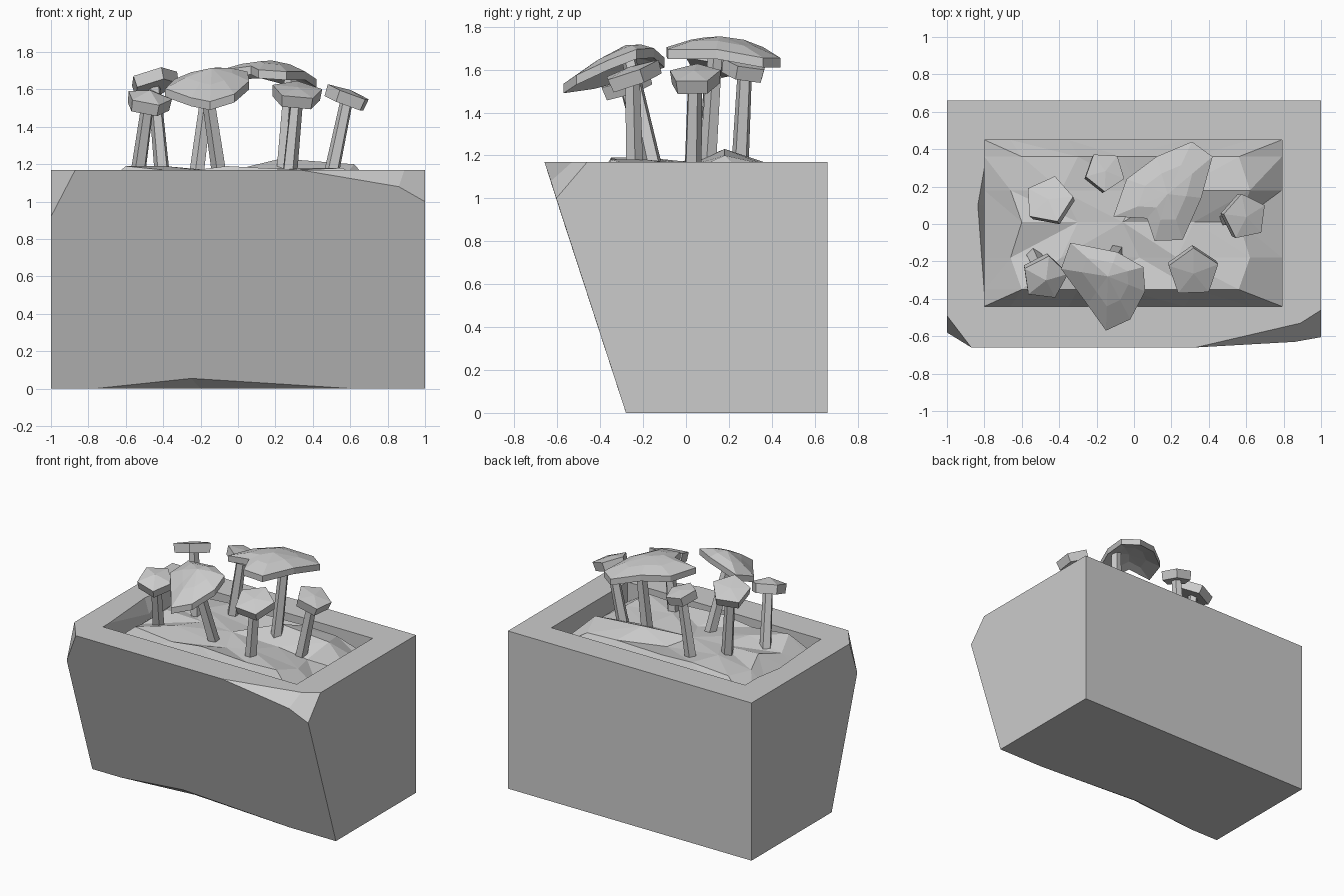
import bpy, bmesh, math
from mathutils import Vector

if "Cube" in bpy.data.objects:
    bpy.data.objects.remove(bpy.data.objects["Cube"])


def make(name, verts, faces):
    bm = bmesh.new()
    vs = [bm.verts.new(v) for v in verts]
    for f in faces:
        bm.faces.new([vs[i] for i in f])
    bmesh.ops.recalc_face_normals(bm, faces=bm.faces[:])
    me = bpy.data.meshes.new(name)
    bm.to_mesh(me)
    bm.free()
    ob = bpy.data.objects.new(name, me)
    bpy.context.collection.objects.link(ob)
    return ob


def from_polys(name, polys):
    """Build a mesh from polygons of coordinates, merging shared corners."""
    index, verts, faces = {}, [], []
    for poly in polys:
        face = []
        for p in poly:
            if p not in index:
                index[p] = len(verts)
                verts.append(p)
            face.append(index[p])
        faces.append(face)
    return make(name, verts, faces)


# Stone planter: leaning front, chipped corners, open top
H, D = 1.17, 1.0
bl, br = (-1, -.28, 0), (1, -.28, 0)
bbl, bbr = (-1, .66, 0), (1, .66, 0)
tbl, tbr = (-1, .66, H), (1, .66, H)
c1, c2, c3, c4 = (-.77, -.28, 0), (-.25, -.298, .055), (.62, -.28, 0), (-.2, -.22, 0)
l1, l2, l3 = (-.87, -.66, H), (-1, -.58, .92), (-1, -.49, H)
r1, r2, r3 = (.33, -.66, H), (.86, -.63, 1.08), (1, -.605, 1.0)
r4, r5 = (.89, -.53, H), (1, -.46, H)
h = [(-.8, -.44, H), (.79, -.44, H), (.79, .45, H), (-.8, .45, H)]
w = [(x, y, D) for x, y, z in h]
n1, n2, n3, n4 = (-.8, .3, H), (-.835, .1, H), (-.8, -.37, H), (-.8, .1, 1.06)
from_polys("stone_planter", [
    (bl, c1, c2, c3, br, r3, r2, r1, l1, l2),
    (bl, l2, l3, tbl, bbl),
    (br, bbr, tbr, r5, r3),
    (bbl, tbl, tbr, bbr),
    (bl, bbl, bbr, br, c3, c4, c1),
    (c1, c4, c2), (c2, c4, c3),
    (l1, l3, l2), (r1, r2, r4), (r2, r3, r5, r4),
    (l1, r1, r4, h[1], h[0]),
    (r4, r5, tbr, h[2], h[1]),
    (tbr, tbl, h[3], h[2]),
    (tbl, l3, l1, h[0], n3, n2, n1, h[3]),
    (n1, n2, n4), (n2, n3, n4),
    (h[0], h[1], w[1], w[0]), (h[1], h[2], w[2], w[1]), (h[2], h[3], w[3], w[2]),
    (h[3], n1, n4, n3, h[0], w[0], w[3]),
])

# Lumpy soil: a coarse grid of heights, low along the walls
xs = [-.8, -.66, -.35, -.02, .27, .62, .79]
ys = [-.44, -.35, -.18, .01, .18, .36, .45]
heights = [
    [1.19, 1.13, 1.18, 1.14, 1.15],
    [1.16, 1.19, 1.17, 1.18, 1.17],
    [1.19, 1.14, 1.16, 1.13, 1.16],
    [1.12, 1.17, 1.19, 1.18, 1.14],
    [1.17, 1.18, 1.15, 1.23, 1.17],
    [1.18, 1.14, 1.12, 1.20, 1.16],
    ]
rows = [heights[0], heights[1], heights[2], heights[4], heights[5]]
verts, faces = [], []
for i, x in enumerate(xs):
    for j, y in enumerate(ys):
        inner = 0 < i < 6 and 0 < j < 6
        dx = (.05 if (i + j) % 2 else -.04) if inner and 1 < i < 5 else 0
        if i in (1, 5) and j in (1, 3, 5):
            dx = .06 if i == 1 else -.06
        if j in (0, 6):
            dx = 0
        verts.append((x + dx, y, rows[i - 1][j - 1] if inner else 1.02))
for i in range(6):
    for j in range(6):
        a, b, c, d = i * 7 + j, (i + 1) * 7 + j, (i + 1) * 7 + j + 1, i * 7 + j + 1
        faces += [(a, b, c), (a, c, d)] if (i < 3) == (j < 3) else [(a, b, d), (b, c, d)]
make("soil", verts, faces)


# Tapered five-sided stem between two points
def stem(name, p0, p1, r0=.043, r1=.035):
    p0, p1 = Vector(p0), Vector(p1)
    q = (p1 - p0).to_track_quat('Z', 'Y')
    vs = [p + q @ Vector((r * math.cos(k * math.tau / 5), r * math.sin(k * math.tau / 5), 0))
          for p, r in ((p0, r0), (p1, r1)) for k in range(5)]
    fs = [(k, (k + 1) % 5, 5 + (k + 1) % 5, 5 + k) for k in range(5)]
    make(name, vs, fs + [(4, 3, 2, 1, 0), (5, 6, 7, 8, 9)])


# Small pentagonal cap, tilted, with a slightly raised centre
def small_cap(name, centre, normal, radius, spin, peak):
    q = Vector(normal).to_track_quat('Z', 'Y')
    fix = Vector(centre)
    # horizontal spin reference kept close to the world x axis
    n = Vector(normal).normalized()
    u = (Vector((1, 0, 0)) - n * n.x).normalized()
    v = n.cross(u)
    vs = []
    for z, s in ((-.035, .95), (.03, 1.0)):
        for k in range(5):
            a = math.radians(spin) + k * math.tau / 5
            vs.append(fix + (u * math.cos(a) + v * math.sin(a)) * radius * s + n * z)
    vs.append(fix + n * (.03 + peak))
    fs = [(k, (k + 1) % 5, 5 + (k + 1) % 5, 5 + k) for k in range(5)]
    fs += [(5 + k, 5 + (k + 1) % 5, 10) for k in range(5)]
    make(name, vs, fs + [(4, 3, 2, 1, 0)])


# base, cap centre, tilt, radius, spin, peak
small = [
    ((-.40, .09, 1.1), (-.45, .12, 1.64), (-.25, .34, 1), .135, 75, .01),
    ((-.54, -.16, 1.1), (-.48, -.28, 1.53), (.15, -.33, 1), .125, 80, .04),
    ((.27, -.24, 1.1), (.315, -.25, 1.57), (.1, -.36, 1), .14, 90, .015),
    ((.49, .03, 1.1), (.585, .04, 1.555), (.38, -.06, 1), .125, 100, .015),
    ((-.225, .25, 1.1), (-.16, .275, 1.60), (.2, .2, 1), .11, 125, .01),
]
for i, (base, top, tilt, rad, spin, peak) in enumerate(small, 1):
    stem(f"small_mushroom_stem_{i}", base, top)
    small_cap(f"small_mushroom_cap_{i}", top, tilt, rad, spin, peak)


# Large lobed cap: rim wall, shoulder ring, apex and hollow underside
def big_cap(name, rim, apex, rise):
    n, apex = len(rim), Vector(apex)
    low = [Vector(p) for p in rim]
    high = [p + Vector((0, 0, .045)) for p in low]
    mid = [p.lerp(apex, .45) + Vector((0, 0, rise)) for p in high]
    under = [p - Vector((0, 0, .05)) for p in mid]
    vs = low + high + mid + under + [apex, apex - Vector((0, 0, .05))]
    fs = []
    for k in range(n):
        m = (k + 1) % n
        fs += [(k, m, n + m, n + k), (n + k, n + m, 2 * n + m, 2 * n + k),
               (2 * n + k, 2 * n + m, 4 * n),
               (m, k, 3 * n + k, 3 * n + m), (3 * n + m, 3 * n + k, 4 * n + 1)]
    make(name, vs, fs)


stem("large_front_stem", (-.09, -.14, 1.1), (-.175, -.27, 1.67))
big_cap("large_front_cap", [
    (-.39, -.24, 1.56), (-.34, -.10, 1.61), (-.09, -.15, 1.655), (.05, -.23, 1.65),
    (.06, -.36, 1.60), (-.02, -.51, 1.53), (-.15, -.57, 1.49), (-.25, -.43, 1.51)],
    (-.14, -.28, 1.715), .01)
stem("large_back_stem", (.24, .10, 1.1), (.285, .14, 1.71))
big_cap("large_back_cap", [
    (-.11, .04, 1.655), (.07, .03, 1.68), (.11, -.09, 1.66), (.26, -.085, 1.65),
    (.36, .14, 1.65), (.42, .36, 1.61), (.31, .44, 1.61), (.12, .36, 1.66), (-.04, .24, 1.65)],
    (.18, .16, 1.755), .012)
